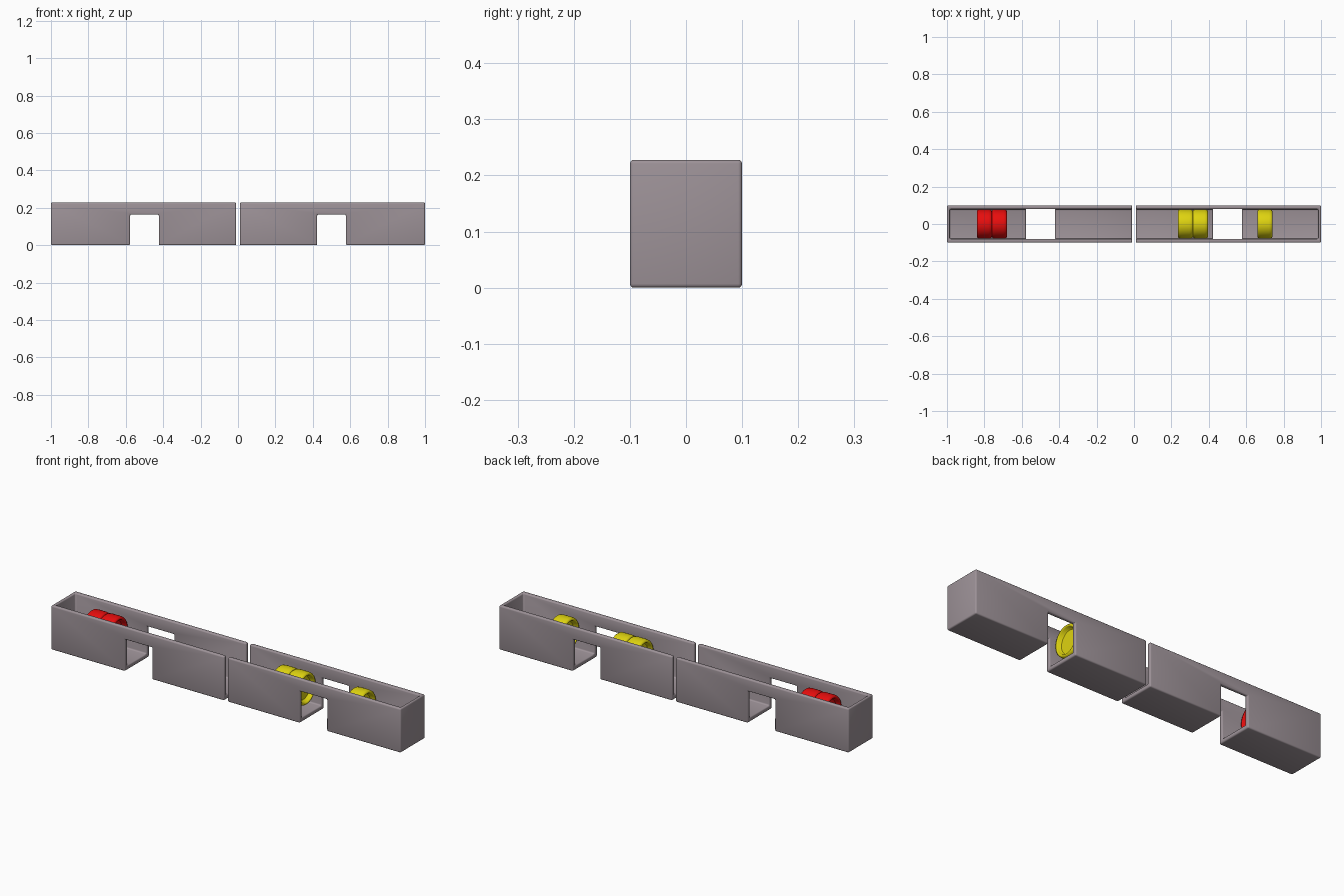
import bpy, bmesh, math
from mathutils import Matrix, Vector

if "Cube" in bpy.data.objects:
    bpy.data.objects.remove(bpy.data.objects["Cube"])


def material(name, rgb):
    m = bpy.data.materials.new(name)
    m.diffuse_color = (*rgb, 1)
    m.use_nodes = True
    m.node_tree.nodes["Principled BSDF"].inputs["Base Color"].default_value = m.diffuse_color
    return m


GREY = material("warm_grey", (0.34, 0.29, 0.315))
RED = material("red", (0.80, 0.004, 0.004))
YELLOW = material("yellow", (0.73, 0.65, 0.005))

HEIGHT, HALF_W, WALL, FLOOR = 0.228, 0.10, 0.021, 0.022


def add_object(name, bm, mat):
    bmesh.ops.recalc_face_normals(bm, faces=bm.faces)
    mesh = bpy.data.meshes.new(name)
    bm.to_mesh(mesh)
    bm.free()
    ob = bpy.data.objects.new(name, mesh)
    mesh.materials.append(mat)
    bpy.context.collection.objects.link(ob)
    return ob


def box(name, lo, hi):
    bm = bmesh.new()
    lo, hi = Vector(lo), Vector(hi)
    bmesh.ops.create_cube(bm, size=1, matrix=Matrix.Translation((lo + hi) / 2)
                          @ Matrix.Diagonal((*(hi - lo), 1)))
    return add_object(name, bm, GREY)


def smooth(ob, angle):
    bpy.ops.object.select_all(action='DESELECT')
    ob.select_set(True)
    bpy.context.view_layer.objects.active = ob
    bpy.ops.object.shade_smooth_by_angle(angle=math.radians(angle))


def tray(name, side):
    """Open-topped trough, closed at the outer end and open at the middle."""
    def span(a, b):
        return sorted((side * a, side * b))
    x0, x1 = span(0.01, 1.0)
    ob = box(name, (x0, -HALF_W, 0), (x1, HALF_W, HEIGHT))
    # hollow interior
    x0, x1 = span(-0.05, 0.985)
    inside = HALF_W - WALL
    hollow = box("hollow_cutter", (x0, -inside, FLOOR), (x1, inside, 0.4))
    # notch through both walls and the floor
    x0, x1 = span(0.423, 0.577)
    notch = box("notch_cutter", (x0, -0.2, -0.1), (x1, 0.2, 0.164))
    for cutter in (hollow, notch):
        cutter.hide_render = True
        mod = ob.modifiers.new("cut", 'BOOLEAN')
        mod.object, mod.operation, mod.solver = cutter, 'DIFFERENCE', 'EXACT'
    bev = ob.modifiers.new("soft_edges", 'BEVEL')
    bev.width, bev.segments, bev.limit_method = 0.007, 3, 'ANGLE'
    # bake the modifiers, then drop the cutters
    deps = bpy.context.evaluated_depsgraph_get()
    deps.update()
    baked = bpy.data.meshes.new_from_object(ob.evaluated_get(deps))
    ob.modifiers.clear()
    ob.data = baked
    baked.materials.clear()
    baked.materials.append(GREY)
    for cutter in (hollow, notch):
        bpy.data.objects.remove(cutter)
    smooth(ob, 35)


def wheel(name, x, mat, segs=48):
    """Roller with a rounded rim and a dished face on both sides."""
    half = [(0.018, 0.0), (0.018, 0.056), (0.022, 0.060), (0.036, 0.063),
            (0.0395, 0.066), (0.040, 0.069), (0.038, 0.073), (0.033, 0.0765),
            (0.022, 0.078)]
    profile = half + [(-px, r) for px, r in reversed(half)]
    bm = bmesh.new()
    verts = [bm.verts.new((px, r, 0)) for px, r in profile]
    edges = [bm.edges.new(pair) for pair in zip(verts, verts[1:])]
    bmesh.ops.spin(bm, geom=verts + edges, cent=(0, 0, 0), axis=(1, 0, 0),
                   angle=math.tau, steps=segs)
    bmesh.ops.remove_doubles(bm, verts=bm.verts, dist=1e-5)
    bmesh.ops.scale(bm, vec=(1, 1, 1.06), verts=bm.verts)
    bmesh.ops.translate(bm, vec=(x, 0, 0.13), verts=bm.verts)
    smooth(add_object(name, bm, mat), 40)


# Two mirrored trays
tray("left_tray", -1)
tray("right_tray", 1)

# Rollers lying inside the trays
for i, x in enumerate((-0.80, -0.72)):
    wheel(f"red_roller_{i + 1}", x, RED)
for i, x in enumerate((0.275, 0.355, 0.70)):
    wheel(f"yellow_roller_{i + 1}", x, YELLOW)
